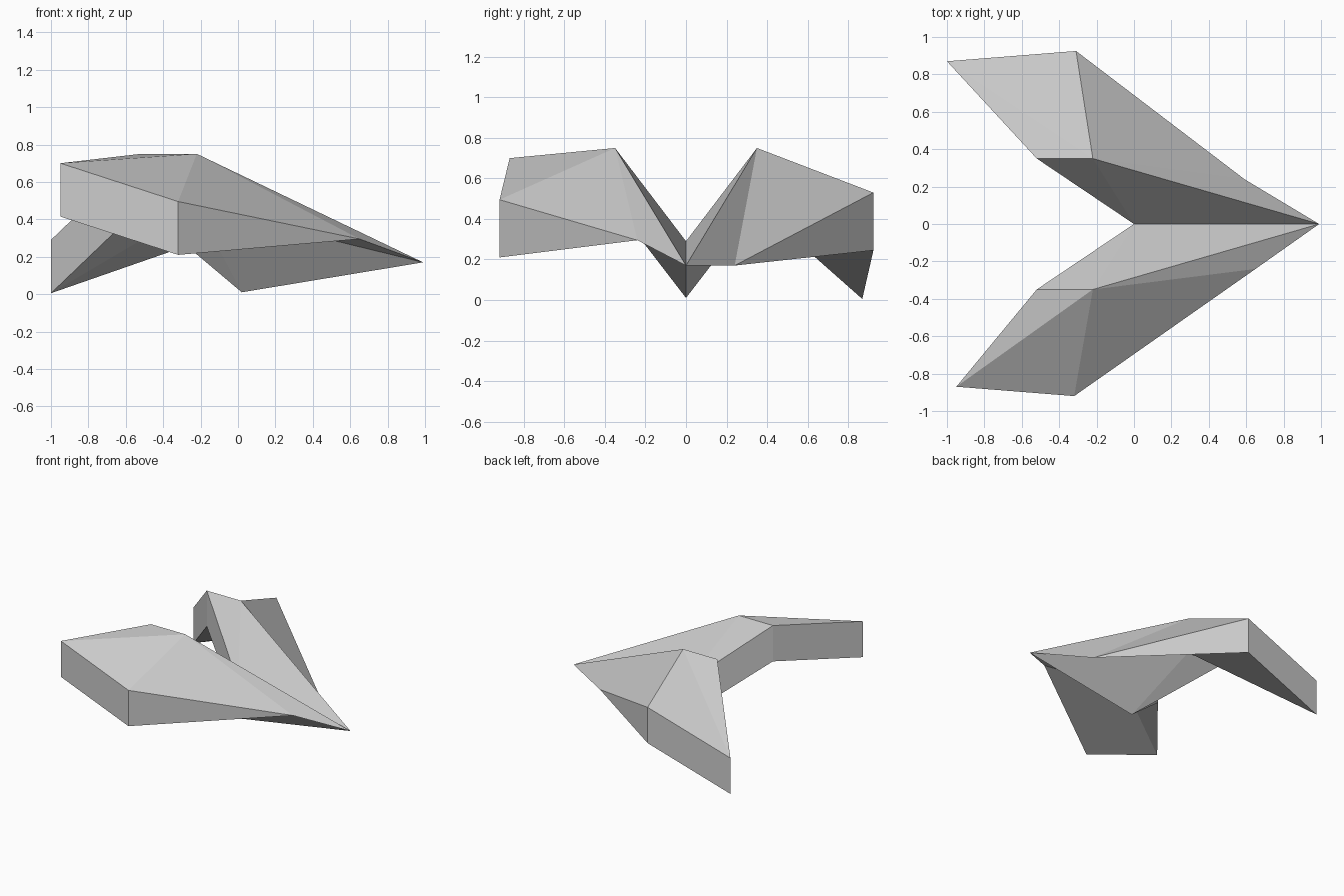
import bpy
import bmesh
from mathutils import Vector

default = bpy.data.objects.get("Cube")
if default:
    bpy.data.objects.remove(default, do_unlink=True)

grey = bpy.data.materials.new("plain_grey")
grey.use_nodes = True
colour = (0.6, 0.6, 0.6, 1)
grey.diffuse_color = colour
grey.node_tree.nodes["Principled BSDF"].inputs["Base Color"].default_value = colour

DROP = Vector((0, 0, -0.285))  # skin thickness, straight down

bm = bmesh.new()

# Centre line shared by both wings
nose = bm.verts.new((0.99, 0, 0.17))
keel_top = bm.verts.new((0, 0, 0.29))
keel_low = bm.verts.new((0.02, 0, 0.01))


def add_wing(side, tip, corner, edge):
    """One folded wing: raised ridge, swept tip, outer corner, leading edge."""
    outline = [(-0.22, side * 0.35, 0.75), (-0.52, side * 0.35, 0.75), tip, corner]
    top = [bm.verts.new(p) for p in outline]
    low = [bm.verts.new(Vector(p) + DROP) for p in outline]
    lead = bm.verts.new(edge)

    # Upper and lower skins, folded along the ridge
    for (front, back, end, out), keel in ((top, keel_top), (low, keel_low)):
        for face in ((nose, keel, front), (keel, back, front),
                     (front, back, end), (front, end, out),
                     (front, out, lead), (front, lead, nose)):
            bm.faces.new(face)

    # Rear walls, tip wall and tapering leading wall
    bm.faces.new((keel_top, top[1], low[1], keel_low))
    for a, b in ((1, 2), (2, 3)):
        bm.faces.new((top[a], top[b], low[b], low[a]))
    bm.faces.new((top[3], lead, low[3]))


# The two wings droop differently
add_wing(-1, (-0.95, -0.87, 0.70), (-0.32, -0.92, 0.495), (0.65, -0.24, 0.295))
add_wing(1, (-1.0, 0.87, 0.29), (-0.31, 0.925, 0.53), (0.59, 0.24, 0.17))

bmesh.ops.recalc_face_normals(bm, faces=bm.faces)
mesh = bpy.data.meshes.new("folded_wings")
bm.to_mesh(mesh)
bm.free()
mesh.materials.append(grey)
wings = bpy.data.objects.new("folded_wings", mesh)
bpy.context.collection.objects.link(wings)
